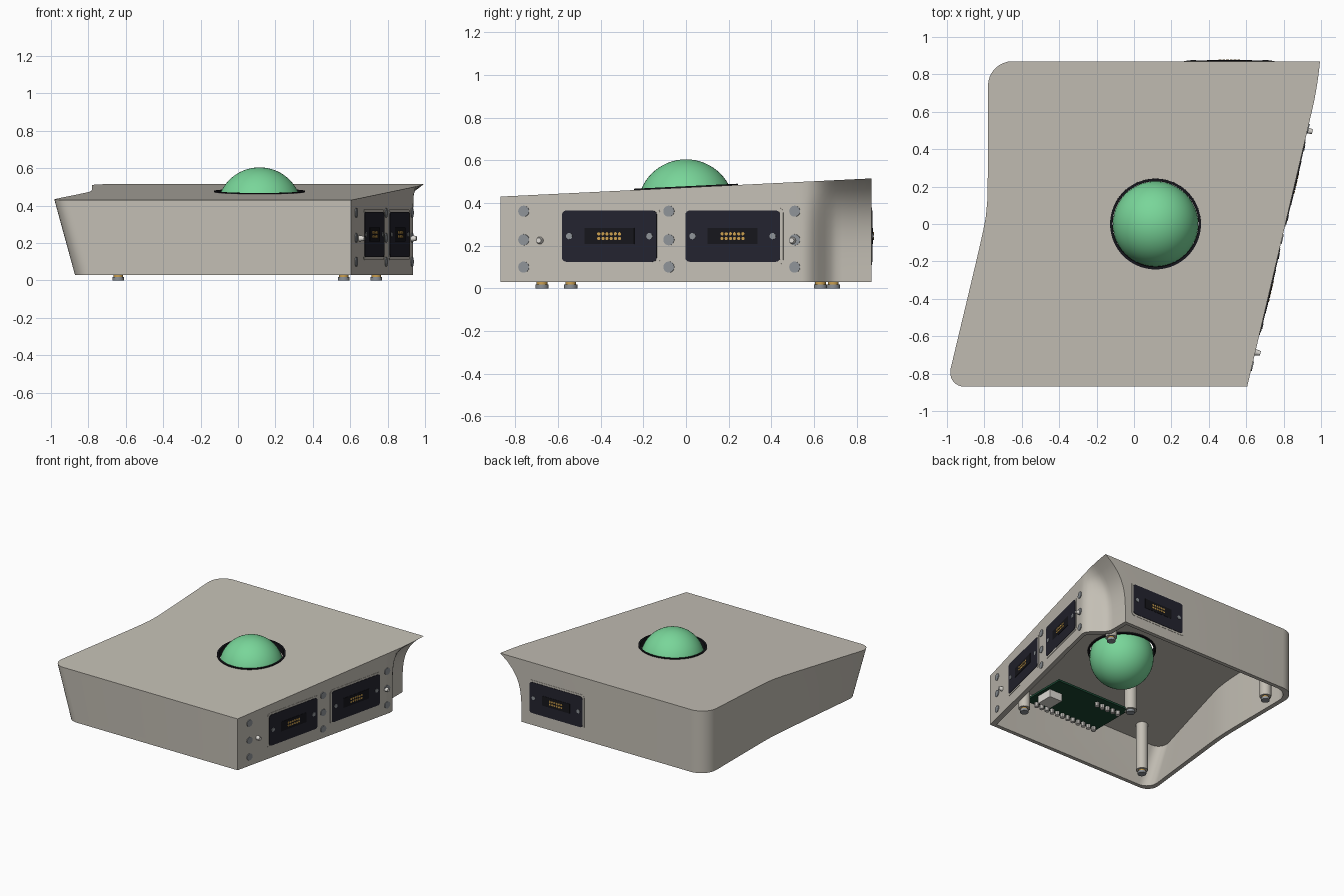
import bpy, bmesh, math
from mathutils import Matrix, Vector

if "Cube" in bpy.data.objects:
    bpy.data.objects.remove(bpy.data.objects["Cube"])


def material(name, *rgb):
    m = bpy.data.materials.new(name)
    m.use_nodes = True
    m.diffuse_color = (*rgb, 1)
    m.node_tree.nodes["Principled BSDF"].inputs["Base Color"].default_value = (*rgb, 1)
    return m


BODY = material("warm grey", 0.55, 0.52, 0.46)
BALL = material("mint green", 0.19, 0.67, 0.32)
BLACK = material("black", 0.008, 0.008, 0.011)
NAVY = material("dark navy", 0.017, 0.017, 0.028)
GOLD = material("gold", 0.6, 0.35, 0.08)
STEEL = material("steel grey", 0.27, 0.29, 0.31)
BOARD = material("board green", 0.01, 0.06, 0.03)
WHITE = material("off white", 0.72, 0.7, 0.66)
made = []


def finish(name, bm, mat):
    bmesh.ops.recalc_face_normals(bm, faces=bm.faces)
    mesh = bpy.data.meshes.new(name)
    bm.to_mesh(mesh)
    bm.free()
    mesh.materials.append(mat)
    ob = bpy.data.objects.new(name, mesh)
    bpy.context.collection.objects.link(ob)
    made.append(ob)
    return ob


def at(x, y, z):
    return Matrix.Translation((x, y, z))


def cylinder(name, r, low, high, frame, mat, r2=None, sides=24):
    bm = bmesh.new()
    bmesh.ops.create_cone(bm, cap_ends=True, segments=sides, radius1=r,
                          radius2=r if r2 is None else r2, depth=high - low,
                          matrix=frame @ at(0, 0, (low + high) / 2))
    return finish(name, bm, mat)


def plate(name, w, h, low, high, frame, mat, corner=0):
    bm = bmesh.new()
    bmesh.ops.create_cube(bm, size=1)
    bmesh.ops.transform(bm, verts=bm.verts, matrix=at(0, 0, (low + high) / 2)
                        @ Matrix.Diagonal((w, h, high - low, 1)))
    if corner:
        upright = [e for e in bm.edges
                   if (e.verts[0].co - e.verts[1].co).xy.length < 1e-5]
        bmesh.ops.bevel(bm, geom=upright, offset=corner, segments=4,
                        profile=0.5, affect='EDGES')
    bmesh.ops.transform(bm, verts=bm.verts, matrix=frame)
    return finish(name, bm, mat)


# Housing outline: x of each side wall as a function of y
HALF, SLOPE, FLOOR = 0.87, 0.235, 0.03


def roof(y):
    return 0.473 + 0.049 * y


def right_top(y):
    return 0.605 + SLOPE * (y + HALF) - 0.27 * max(0, y - 0.6) ** 2


def right_base(y):
    s = min(1, max(0, (y - 0.54) / 0.17))
    s = s * s * (3 - 2 * s)
    return right_top(y) * (1 - s) + 0.81 * s


def left_side(y, lean):
    s = 0.06 - y
    x = -0.78 - lean * 0.5 * (s + math.sqrt(s * s + 0.006))
    for end, r in ((HALF, 0.13), (-HALF, 0.1)):
        d = max(0, r - abs(y - end))
        x += r - math.sqrt(max(0, r * r - d * d))
    return x


right_ys = [-HALF, 0, 0.5] + [0.54 + 0.0275 * i for i in range(13)]
arc = [math.sin(math.pi / 2 * i / 8) for i in range(9)]
left_ys = ([HALF - 0.13 * (1 - a) for a in reversed(arc)]
           + [0.6 - 0.08 * i for i in range(16)]
           + [-HALF + 0.1 * (1 - a) for a in arc])


def ring(t, inner=False):
    shrink = 0.84 / HALF if inner else 1
    inset = 0.035 if inner else 0
    pts = []
    for side, ys in ((1, right_ys), (-1, left_ys)):
        for y in ys:
            if side > 0:
                low, high = right_base(y), right_top(y)
                x = low + (0 if inner else (high - low) * t ** 4)
            else:
                low, high = left_side(y, 0.11), left_side(y, 0.24)
                x = low + (high - low) * t
            y2 = y * shrink
            top = roof(y2) - inset
            pts.append((x - side * inset, y2, FLOOR + (top - FLOOR) * t))
    return pts


# Hollow housing, open underneath
bm = bmesh.new()
sections = [ring(1, True), ring(0, True)] + [ring(i / 10) for i in range(11)]
loops = [[bm.verts.new(p) for p in s] for s in sections]
for a, b in zip(loops, loops[1:]):
    for i in range(len(a)):
        j = (i + 1) % len(a)
        bm.faces.new((a[i], a[j], b[j], b[i]))
bm.faces.new(loops[0])
bm.faces.new(loops[-1])
housing = finish("housing", bm, BODY)

# Round opening for the ball
tilt = at(0.115, 0, roof(0)) @ Matrix.Rotation(math.atan(0.049), 4, 'X')
cutter = cylinder("opening_cutter", 0.236, -0.15, 0.15, tilt, BODY, sides=64)
cutter.hide_render = True
cut = housing.modifiers.new("opening", 'BOOLEAN')
cut.operation, cut.object, cut.solver = 'DIFFERENCE', cutter, 'EXACT'
bpy.context.view_layer.objects.active = housing
bpy.ops.object.modifier_apply(modifier=cut.name)
made.remove(cutter)
bpy.data.objects.remove(cutter)

# Ball and its seal ring
bm = bmesh.new()
bmesh.ops.create_uvsphere(bm, u_segments=48, v_segments=32, radius=0.228,
                          matrix=at(0.115, 0, 0.377))
finish("ball", bm, BALL)
bm = bmesh.new()
profile = ((0.229, -0.045), (0.243, -0.045), (0.243, 0.006), (0.229, 0.006))
hoops = [[bm.verts.new(tilt @ Vector((r * math.cos(k * math.tau / 64),
                                     r * math.sin(k * math.tau / 64), z)))
          for k in range(64)] for r, z in profile]
for a, b in zip(hoops, hoops[1:] + hoops[:1]):
    for i in range(64):
        bm.faces.new((a[i], a[i - 1], b[i - 1], b[i]))
finish("seal_ring", bm, BLACK)


# Frames on the walls: local z points outwards, local y points up
def wall_frame(origin, along):
    u, up = Vector(along).normalized(), Vector((0, 0, 1))
    rot = Matrix((u, up, u.cross(up))).transposed().to_4x4()
    return at(*origin) @ rot


def on_right(y, z):
    return wall_frame((right_top(y), y, z), (SLOPE, 1, 0))


def connector(name, frame):
    plate(name + "_surround", 0.485, 0.27, -0.02, 0.002, frame, BODY, 0.025)
    plate(name + "_plate", 0.456, 0.24, -0.025, 0.005, frame, NAVY, 0.02)
    plate(name + "_socket", 0.24, 0.075, -0.01, 0.007, frame, BLACK)
    for i in range(6):
        for j in (-1, 1):
            cylinder(name + "_contact", 0.008, 0, 0.01,
                     frame @ at((i - 2.5) * 0.02, j * 0.011, 0), GOLD, sides=10)
    for s in (-1, 1):
        cylinder(name + "_screw", 0.015, 0, 0.008, frame @ at(s * 0.193, 0, 0),
                 STEEL, sides=16)


connector("front_right_connector", on_right(-0.358, 0.245))
connector("rear_right_connector", on_right(0.22, 0.245))
connector("back_connector", wall_frame((0.51, HALF, 0.245), (-1, 0, 0)))

# Magnets and locating pegs on the right wall
for y in (-0.76, -0.08, 0.51):
    for z in (0.1, 0.228, 0.362):
        cylinder("wall_magnet", 0.026, -0.02, 0.005, on_right(y, z), STEEL)
for y in (-0.685, 0.5):
    cylinder("locating_peg", 0.019, -0.01, 0.028, on_right(y, 0.225), WHITE, 0.012)

# Corner posts with brass inserts and screw feet
for x, y in ((-0.64, -0.675), (-0.64, 0.69), (0.565, -0.54), (0.74, 0.63)):
    foot = at(x, y, 0)
    cylinder("corner_post", 0.042, 0.03, roof(y) - 0.02, foot, BODY)
    cylinder("brass_insert", 0.025, 0.018, 0.04, foot, GOLD)
    cylinder("screw_foot", 0.031, 0, 0.018, foot, STEEL)

# Circuit board with header pins, port and standoff
plate("circuit_board", 0.65, 0.37, 0, 0.016, at(0.115, -0.49, 0.2), BOARD)
for i in range(12):
    cylinder("long_header_pin", 0.017, -0.03, 0, at(-0.17 + i * 0.048, -0.65, 0.2),
             WHITE, sides=10)
for i in range(5):
    cylinder("short_header_pin", 0.017, -0.03, 0, at(-0.16 + i * 0.048, -0.37, 0.2),
             WHITE, sides=10)
plate("board_port", 0.11, 0.13, -0.06, 0, at(0.36, -0.5, 0.2), WHITE)
cylinder("board_standoff", 0.045, 0.2, roof(-0.3) - 0.02, at(-0.22, -0.3, 0), BODY)
cylinder("standoff_screw", 0.03, 0.18, 0.2, at(-0.22, -0.3, 0), STEEL)

# Smooth shading with crisp edges
bpy.ops.object.select_all(action='DESELECT')
for ob in made:
    ob.select_set(True)
bpy.context.view_layer.objects.active = housing
bpy.ops.object.shade_smooth_by_angle(angle=math.radians(30))
